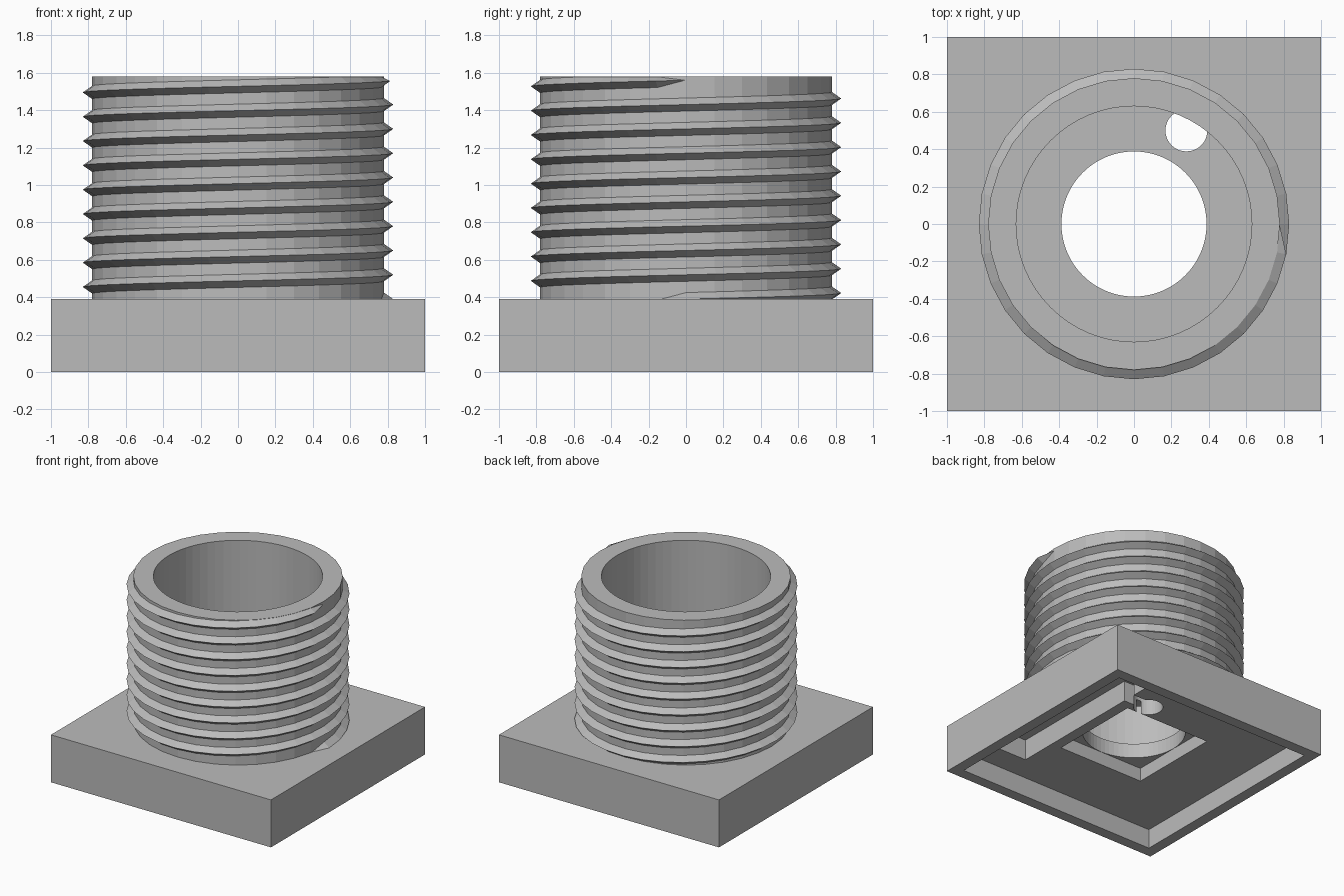
import bpy
import bmesh
from math import cos, sin, pi

BASE_TOP, TOP = 0.39, 1.58
SIDES = 32

old = bpy.data.objects.get("Cube")
if old:
    bpy.data.objects.remove(old, do_unlink=True)

gray = bpy.data.materials.new("plain_gray")
gray.use_nodes = True
color = (0.5, 0.5, 0.5, 1)
gray.diffuse_color = color
gray.node_tree.nodes["Principled BSDF"].inputs["Base Color"].default_value = color


def finish(name, bm):
    bmesh.ops.recalc_face_normals(bm, faces=bm.faces)
    mesh = bpy.data.meshes.new(name)
    bm.to_mesh(mesh)
    bm.free()
    mesh.materials.append(gray)
    obj = bpy.data.objects.new(name, mesh)
    bpy.context.collection.objects.link(obj)
    return obj


def box(name, x0, x1, y0, y1, z0, z1):
    bm = bmesh.new()
    bmesh.ops.create_cube(bm, size=1)
    for v in bm.verts:
        v.co.x = x1 if v.co.x > 0 else x0
        v.co.y = y1 if v.co.y > 0 else y0
        v.co.z = z1 if v.co.z > 0 else z0
    return finish(name, bm)


def cylinder(name, x, y, radius, z0, z1, sides):
    bm = bmesh.new()
    bmesh.ops.create_cone(bm, cap_ends=True, segments=sides,
                          radius1=radius, radius2=radius, depth=z1 - z0)
    bmesh.ops.translate(bm, verts=bm.verts, vec=(x, y, (z0 + z1) / 2))
    return finish(name, bm)


def cut(target, cutter):
    cutter.hide_render = True
    mod = target.modifiers.new("cut", 'BOOLEAN')
    mod.operation = 'DIFFERENCE'
    mod.solver = 'EXACT'
    mod.object = cutter
    bpy.context.view_layer.objects.active = target
    bpy.ops.object.modifier_apply(modifier=mod.name)
    bpy.data.objects.remove(cutter, do_unlink=True)


# Square base, hollowed from below
base = box("square_base", -1, 1, -1, 1, 0, BASE_TOP)
cut(base, box("underside_recess", -0.91, 0.91, -0.91, 0.91, -0.1, 0.16))
cut(base, box("square_pocket", -0.39, 0.39, -0.39, 0.39, 0.1, 0.27))
cut(base, cylinder("centre_hole", 0, 0, 0.388, 0.2, 0.5, 64))

# Side channel that leads to the small round hole
cut(base, box("side_channel", 0.48, 0.78, -0.7, 0.7, 0.1, 0.33))
cut(base, box("channel_link", 0.3, 0.55, 0.46, 0.57, 0.1, 0.329))
cut(base, cylinder("small_hole", 0.28, 0.5, 0.112, 0.1, 0.5, 32))

# Hollow sleeve
sleeve = cylinder("sleeve", 0, 0, 0.78, BASE_TOP, TOP, SIDES)
cut(sleeve, cylinder("bore", 0, 0, 0.63, 0.2, 1.8, 64))

# Screw thread: a triangular ridge swept up a helix, tapered at both ends
PITCH, TURNS = 0.13, 9
ROOT, DEPTH, HALF = 0.777, 0.053, 0.037
bm = bmesh.new()
steps = TURNS * SIDES
previous = None
for i in range(-1, steps + 1):
    angle = 2 * pi * i / SIDES
    z = BASE_TOP + PITCH * i / SIDES
    size = 0.02 if i in (-1, steps) else 1
    ring = []
    for out, up in ((0, -HALF), (DEPTH, 0), (0, HALF)):
        r = ROOT + out * size
        ring.append(bm.verts.new((r * cos(angle), r * sin(angle),
                                  min(z + up * size, TOP))))
    if previous:
        for j in range(3):
            k = (j + 1) % 3
            bm.faces.new((previous[j], ring[j], ring[k], previous[k]))
    else:
        bm.faces.new(ring)
    previous = ring
bm.faces.new(previous)
finish("screw_thread", bm)
